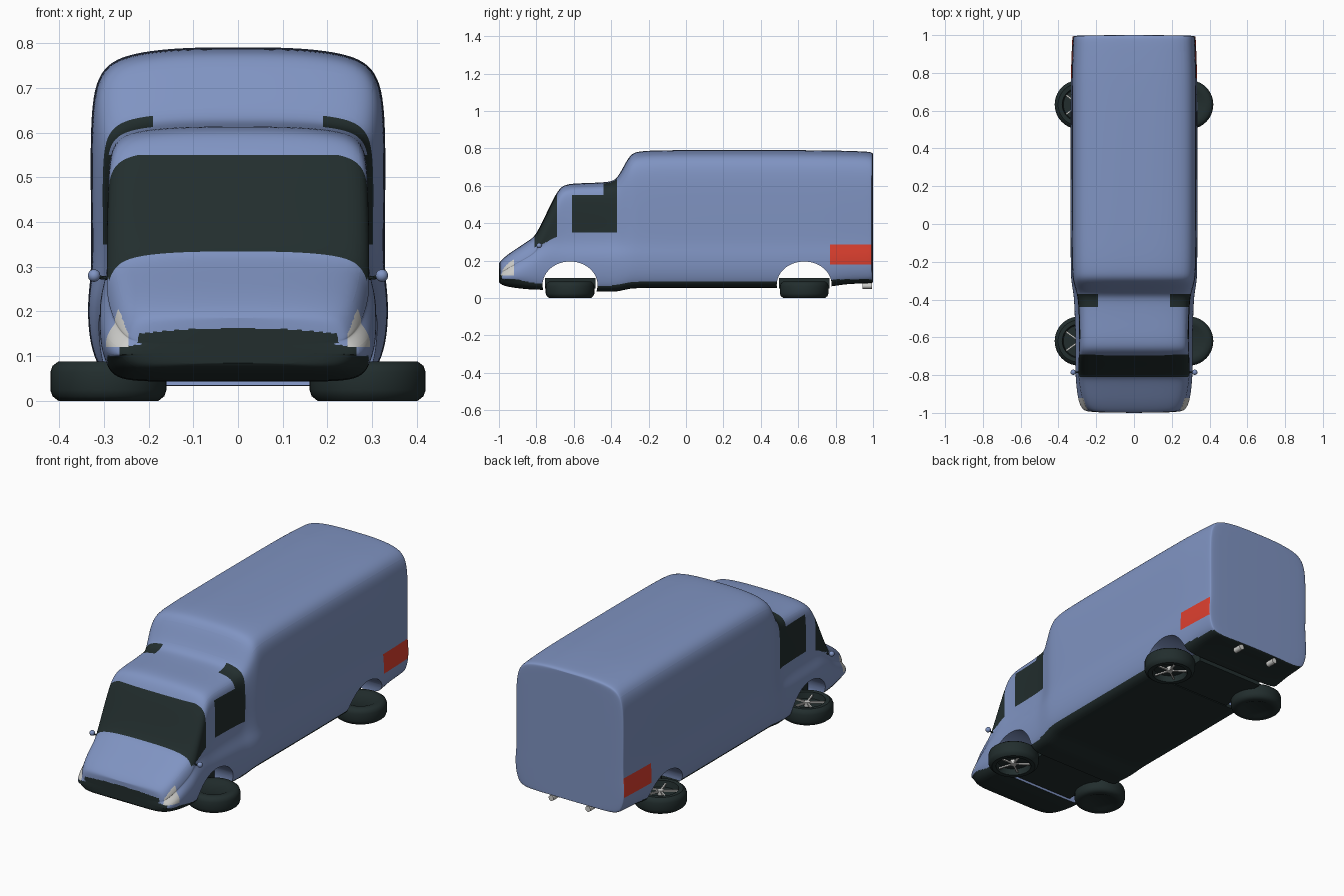
import bpy, bmesh, math
from mathutils import Vector, Matrix

if "Cube" in bpy.data.objects:
    bpy.data.objects.remove(bpy.data.objects["Cube"], do_unlink=True)


def material(name, colour):
    m = bpy.data.materials.new(name)
    m.use_nodes = True
    m.diffuse_color = (*colour, 1)
    m.node_tree.nodes["Principled BSDF"].inputs["Base Color"].default_value = (*colour, 1)
    return m


BLUE = material("blue paint", (0.215, 0.295, 0.54))
DARK = material("dark trim", (0.016, 0.027, 0.027))
GREY = material("light grey", (0.62, 0.62, 0.6))
RED = material("tail red", (0.72, 0.05, 0.028))


def smooth(ob):
    bpy.ops.object.select_all(action="DESELECT")
    ob.select_set(True)
    bpy.context.view_layer.objects.active = ob
    bpy.ops.object.shade_smooth_by_angle(angle=math.radians(40))


def add_object(name, bm, mat):
    bmesh.ops.recalc_face_normals(bm, faces=bm.faces[:])
    mesh = bpy.data.meshes.new(name)
    bm.to_mesh(mesh)
    bm.free()
    ob = bpy.data.objects.new(name, mesh)
    bpy.context.collection.objects.link(ob)
    mesh.materials.append(mat)
    smooth(ob)
    return ob


def box(bm, size, centre, turn=Matrix()):
    mat = turn @ Matrix.Translation(centre) @ Matrix.Diagonal((*size, 1))
    bmesh.ops.create_cube(bm, size=1, matrix=mat)


def rod(bm, a, b, radius, sides=16):
    a, b = Vector(a), Vector(b)
    turn = (b - a).to_track_quat("Z", "Y").to_matrix().to_4x4()
    bmesh.ops.create_cone(bm, cap_ends=True, segments=sides, radius1=radius, radius2=radius,
                          depth=(b - a).length, matrix=Matrix.Translation((a + b) / 2) @ turn)


# Body stations: y, bottom, top, lower half width, upper half width, shoulder height
STATIONS = [
    (-1.0, .085, .185, .235, .215, .05), (-.985, .068, .207, .275, .25, .06),
    (-.93, .055, .25, .298, .277, .07), (-.83, .045, .312, .308, .292, .08),
    (-.8, .045, .34, .31, .294, .08), (-.74, .042, .465, .31, .294, .08),
    (-.685, .04, .58, .31, .292, .08), (-.645, .038, .61, .31, .29, .075),
    (-.55, .035, .614, .312, .29, .075), (-.41, .033, .618, .317, .295, .075),
    (-.365, .034, .635, .322, .303, .09), (-.305, .05, .765, .332, .322, .13),
    (-.26, .053, .786, .335, .328, .14), (-.1, .053, .791, .336, .33, .14),
    (.5, .053, .791, .336, .33, .14), (.76, .055, .789, .335, .33, .14),
    (.84, .075, .787, .333, .328, .14), (.97, .078, .783, .328, .324, .14),
    (.993, .08, .778, .326, .322, .14), (1.0, .085, .77, .32, .316, .135)]


def section(bm, y, zb, zt, wl, wu, r):
    zs = zt - r
    belt = min(.285, zs - .015)
    half = [(0, zb), (.5 * wl, zb), (.87 * wl, zb), (.955 * wl, zb + .035),
            (wl, zb + .45 * (belt - zb)), (wl, zb + .8 * (belt - zb)), (wu * .99, belt + .005),
            (wu, (belt + zs) / 2), (wu, zs), (wu * .95, zt - .4 * r),
            (wu * .79, zt - .11 * r), (wu * .4, zt), (0, zt)]
    ring = half + [(-x, z) for x, z in half[-2:0:-1]]
    return [bm.verts.new((x, y, z)) for x, z in ring]


bm = bmesh.new()
rings = [section(bm, *s) for s in STATIONS]
count = len(rings[0])
for a, b in zip(rings, rings[1:]):
    for i in range(count):
        j = (i + 1) % count
        bm.faces.new((a[i], a[j], b[j], b[i]))
for ring in (rings[0], rings[-1]):
    for i in range(count // 2):
        corners = [ring[i], ring[i + 1], ring[-i - 1], ring[-i % count]]
        bm.faces.new(list(dict.fromkeys(corners)))
body = add_object("body", bm, BLUE)
body.modifiers.new("smooth", "SUBSURF").levels = 3

# Wheel arches cut right through the body
AXLES = (-.62, .632)
bm = bmesh.new()
for y in AXLES:
    mat = (Matrix.Translation((0, y, .07)) @ Matrix.Diagonal((1, .147, .125, 1))
           @ Matrix.Rotation(math.pi / 2, 4, "Y"))
    bmesh.ops.create_cone(bm, cap_ends=True, segments=48, radius1=1, radius2=1, depth=1, matrix=mat)
cutter = add_object("arch_cutter", bm, BLUE)
cutter.hide_render = True
cut = body.modifiers.new("arches", "BOOLEAN")
cut.object = cutter
cut.solver = "EXACT"
bpy.context.view_layer.update()
baked = bpy.data.meshes.new_from_object(body.evaluated_get(bpy.context.evaluated_depsgraph_get()))
body.modifiers.clear()
body.data = baked
bpy.data.objects.remove(cutter, do_unlink=True)
baked.materials.clear()
for m in (BLUE, DARK, GREY, RED):
    baked.materials.append(m)


# Painted areas of the body
def paint(c, n):
    x, y, z = abs(c.x), c.y, c.z
    if -.81 < y < -.69 and .27 + .45 * (y + .81) < z < .55:
        return 1                                    # windscreen
    if -.61 < y < -.37 and .35 < z < .55 and x > .19:
        return 1                                    # side window
    if -.44 < y < -.37 and .5 < z < .64 and x > .19:
        return 1                                    # raised window corner
    if y < -.92 and .12 < z < .21 and x > .245 + max(0, z - .15) * .4:
        return 2                                    # headlight
    if y < -.9 and z < .162 - .25 * x * x - (.025 if x > .22 else 0) and x < .265:
        return 1                                    # grille
    if n.z < -.45 and z < .1 or -.35 < y < .77 and z < .075:
        return 1                                    # underside and sills
    if y > .77 and .18 < z < .285 and x > .3 and abs(n.y) < .7:
        return 3                                    # tail light
    return 0


CUTS = {0: (-.265, -.245, -.19, .19, .245, .265), 1: (-.92, -.81, -.69, -.61, -.44, -.37, .77),
        2: (.075, .12, .15, .18, .21, .285, .35, .55)}
bm = bmesh.new()
bm.from_mesh(baked)
for axis, places in CUTS.items():
    normal = Vector([float(k == axis) for k in range(3)])
    for p in places:
        geom = bm.verts[:] + bm.edges[:] + bm.faces[:]
        bmesh.ops.bisect_plane(bm, geom=geom, plane_co=normal * p, plane_no=normal, dist=1e-5)
for f in bm.faces:
    f.material_index = paint(f.calc_center_median(), f.normal)
bm.to_mesh(baked)
bm.free()
smooth(body)

# Floor that bridges the arches
bm = bmesh.new()
for y in AXLES:
    box(bm, (.4, .27, .057), (0, y, .0785))
add_object("axle_floor", bm, DARK)

# Wheels lying flat, open side down on the left and up on the right
TYRE = [(0, -.034), (.07, -.036), (.085, -.043), (.112, -.044), (.125, -.034), (.13, -.02),
        (.13, .02), (.125, .034), (.112, .044), (.09, .043), (.084, .01), (0, .01)]
for side, label in ((1, "left"), (-1, "right")):
    for y, place in zip(AXLES, ("front", "rear")):
        bm = bmesh.new()
        line = [bm.verts.new((r, 0, z)) for r, z in TYRE]
        edges = [bm.edges.new(pair) for pair in zip(line, line[1:])]
        bmesh.ops.spin(bm, geom=line + edges, cent=(0, 0, 0), axis=(0, 0, 1),
                       angle=math.tau, steps=40, use_duplicate=False)
        bmesh.ops.remove_doubles(bm, verts=bm.verts[:], dist=1e-4)
        tyre = add_object(f"{place}_{label}_tyre", bm, DARK)
        bm = bmesh.new()
        for k in range(5):
            turn = Matrix.Rotation(math.tau * k / 5, 4, "Z")
            box(bm, (.08, .009, .008), (.046, 0, .028), turn)
        rod(bm, (0, 0, .01), (0, 0, .034), .016)
        spokes = add_object(f"{place}_{label}_spokes", bm, GREY)
        for ob in (tyre, spokes):
            ob.location = (.29 * side, y, .044)
            ob.rotation_euler = (math.pi if side > 0 else 0, 0, 0)

# Door mirrors and exhaust pipes
for side, label in ((1, "left"), (-1, "right")):
    bm = bmesh.new()
    bmesh.ops.create_uvsphere(bm, u_segments=20, v_segments=12, radius=.014,
                              matrix=Matrix.Translation((.322 * side, -.785, .28)))
    add_object(f"{label}_mirror", bm, BLUE)
    bm = bmesh.new()
    rod(bm, (.27 * side, -.785, .272), (.318 * side, -.785, .277), .004, 8)
    add_object(f"{label}_mirror_stalk", bm, DARK)
    bm = bmesh.new()
    rod(bm, (.11 * side, .945, .064), (.11 * side, .995, .064), .015)
    add_object(f"{label}_exhaust", bm, GREY)
